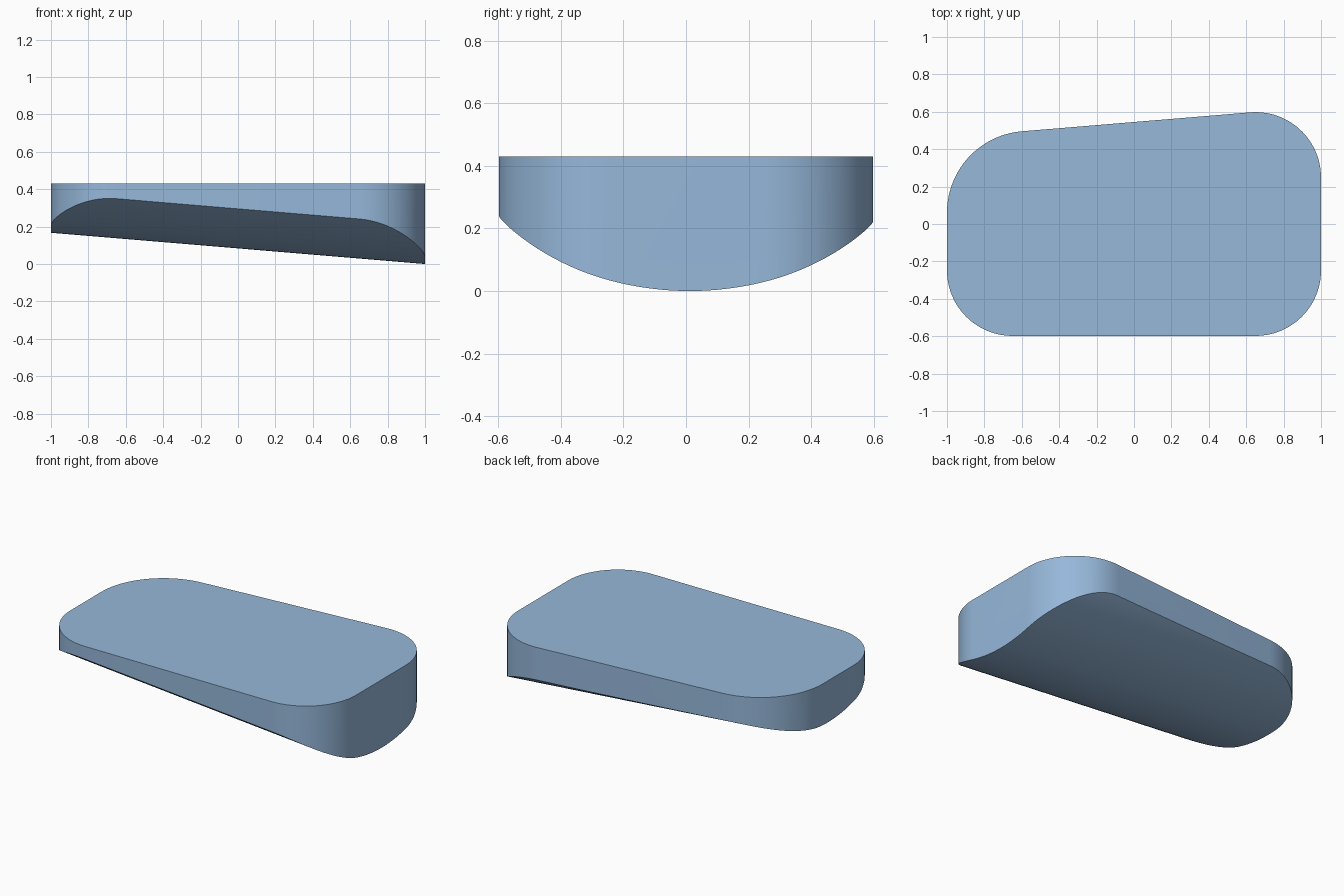
import bpy, bmesh, math

if "Cube" in bpy.data.objects:
    bpy.data.objects.remove(bpy.data.objects["Cube"])

HALF_Y = 0.598       # half depth of the plan
TOP = 0.43           # height of the flat top
SLOPE = 0.0835       # keel rise towards the left end
KEEL_Y, KEEL_R = 0.012, 0.985
TILT = math.degrees(math.atan(0.083))   # slant of the back edge


def arc(cx, cy, r, a0, a1, n=28):
    return [(cx + r * math.cos(math.radians(a0 + (a1 - a0) * i / n)),
             cy + r * math.sin(math.radians(a0 + (a1 - a0) * i / n)))
            for i in range(n + 1)]


def underside(x, y):
    return SLOPE * (1 - x) + KEEL_R - math.sqrt(KEEL_R ** 2 - (y - KEEL_Y) ** 2)


# Plan outline: four rounded corners, back edge slanting down to the left
r = 0.35
outline = (arc(-1 + r, -HALF_Y + r, r, 180, 270)
           + arc(1 - r, -HALF_Y + r, r, 270, 360)
           + arc(1 - r, HALF_Y - r, r, 0, 90 + TILT)
           + arc(-0.564, 0.061, 0.436, 90 + TILT, 180))

bm = bmesh.new()
base = bm.faces.new([bm.verts.new((x, y, 0)) for x, y in outline])

# Straight walls and flat top
new = bmesh.ops.extrude_face_region(bm, geom=[base], use_keep_orig=True)["geom"]
for v in new:
    if isinstance(v, bmesh.types.BMVert):
        v.co.z = TOP

# Slice the underside lengthwise and bend it into a tilted round keel
slices = 48
for i in range(1, slices):
    y = -HALF_Y + 2 * HALF_Y * i / slices
    faces = [f for f in bm.faces if all(v.co.z < 1e-5 for v in f.verts)]
    geom = set(faces)
    for f in faces:
        geom.update(f.edges)
        geom.update(f.verts)
    bmesh.ops.bisect_plane(bm, geom=list(geom), dist=1e-5,
                           plane_co=(0, y, 0), plane_no=(0, 1, 0))
bottom = [f for f in bm.faces if all(v.co.z < 1e-5 for v in f.verts)]
for v in {v for f in bottom for v in f.verts}:
    v.co.z = underside(v.co.x, v.co.y)
bmesh.ops.triangulate(bm, faces=bottom)
bmesh.ops.recalc_face_normals(bm, faces=bm.faces[:])

mesh = bpy.data.meshes.new("rounded_slab")
bm.to_mesh(mesh)
bm.free()
slab = bpy.data.objects.new("rounded_slab", mesh)
bpy.context.collection.objects.link(slab)

blue = bpy.data.materials.new("soft blue")
blue.diffuse_color = (0.305, 0.479, 0.701, 1)
blue.use_nodes = True
blue.node_tree.nodes["Principled BSDF"].inputs["Base Color"].default_value = blue.diffuse_color
mesh.materials.append(blue)

# Smooth walls and keel, crisp rims
bpy.context.view_layer.objects.active = slab
slab.select_set(True)
bpy.ops.object.shade_smooth_by_angle(angle=math.radians(30))
